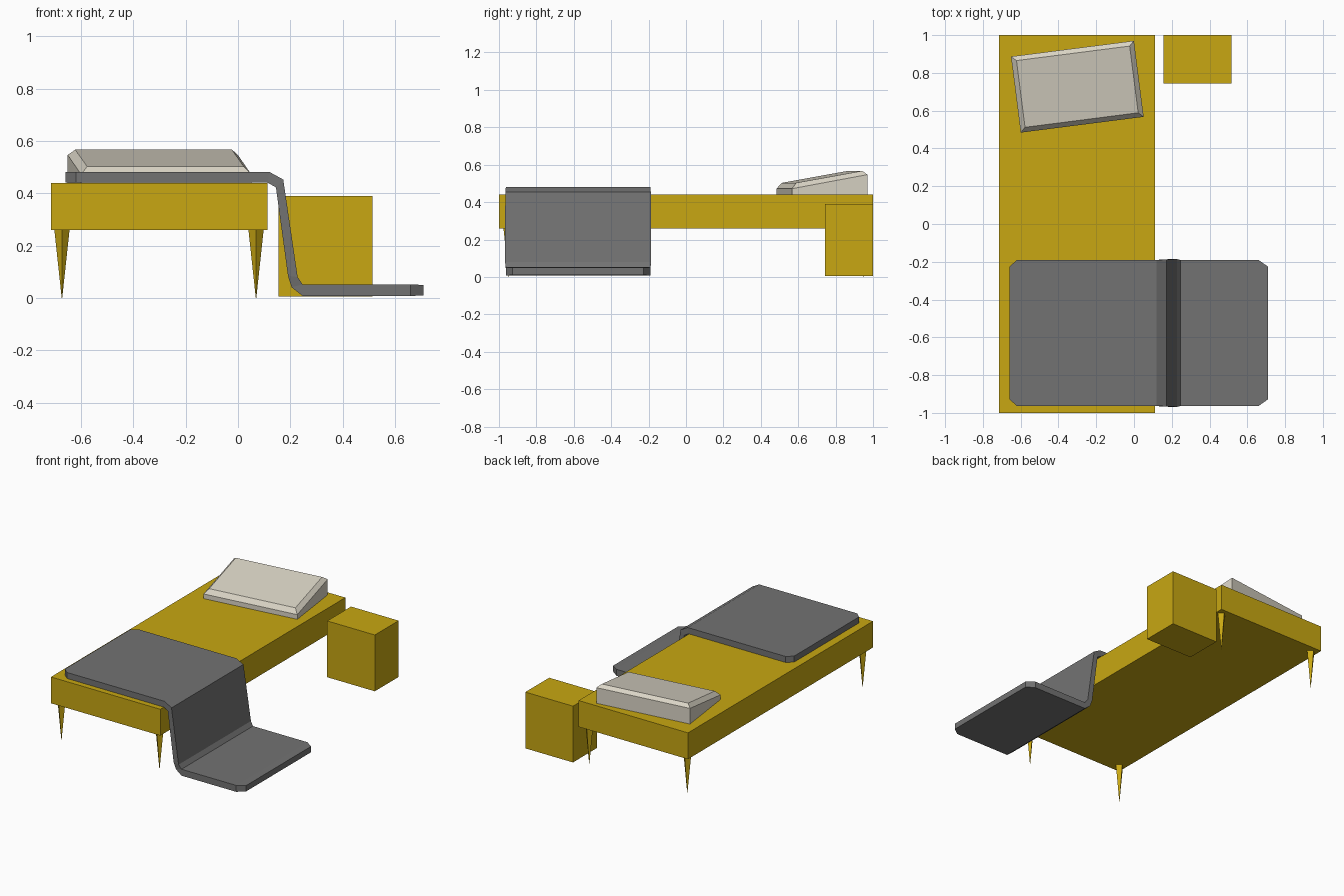
import bpy, bmesh, math
from mathutils import Matrix, Vector

if "Cube" in bpy.data.objects:
    bpy.data.objects.remove(bpy.data.objects["Cube"])


def material(name, rgb):
    m = bpy.data.materials.new(name)
    m.diffuse_color = (*rgb, 1)
    m.use_nodes = True
    m.node_tree.nodes["Principled BSDF"].inputs["Base Color"].default_value = m.diffuse_color
    return m


WOOD = material("golden wood", (0.58, 0.39, 0.006))
GREY = material("grey blanket", (0.17, 0.17, 0.17))
CREAM = material("cream pillow", (0.70, 0.66, 0.56))


def finish(name, bm, mat):
    bmesh.ops.recalc_face_normals(bm, faces=bm.faces)
    me = bpy.data.meshes.new(name)
    bm.to_mesh(me)
    bm.free()
    me.materials.append(mat)
    ob = bpy.data.objects.new(name, me)
    bpy.context.collection.objects.link(ob)
    return ob


def box(name, lo, hi, mat):
    lo, hi = Vector(lo), Vector(hi)
    bm = bmesh.new()
    bmesh.ops.create_cube(bm, size=1, matrix=Matrix.Translation((lo + hi) / 2)
                          @ Matrix.Diagonal((*(hi - lo), 1)))
    return finish(name, bm, mat)


def loft(name, rings, mat):
    """Join successive four-point rings and cap both ends."""
    bm = bmesh.new()
    vs = [[bm.verts.new(p) for p in r] for r in rings]
    for a, b in zip(vs, vs[1:]):
        for i in range(4):
            j = (i + 1) % 4
            bm.faces.new((a[i], a[j], b[j], b[i]))
    bm.faces.new(vs[0])
    bm.faces.new(vs[-1])
    return finish(name, bm, mat)


# Bed base and bedside block
box("bed_base", (-0.715, -1, 0.26), (0.112, 1, 0.44), WOOD)
box("nightstand", (0.155, 0.743, 0.005), (0.515, 1, 0.39), WOOD)

# Tapered four-sided legs
for side, x in (("left", -0.673), ("right", 0.069)):
    for end, y in (("front", -0.947), ("back", 0.947)):
        bm = bmesh.new()
        bmesh.ops.create_cone(bm, segments=4, radius1=0.001, radius2=0.029,
                              depth=0.26, cap_ends=True,
                              matrix=Matrix.Translation((x, y, 0.13)))
        finish(f"{end}_{side}_leg", bm, WOOD)

# Blanket: (top x, top z, bottom x, bottom z, half width) along its draped length
HALF = 0.386
drape = [(-0.66, 0.482, -0.66, 0.441, HALF - 0.035),
         (-0.62, 0.482, -0.62, 0.441, HALF),
         (0.12, 0.482, 0.113, 0.441, HALF),
         (0.173, 0.453, 0.145, 0.423, HALF + 0.003),
         (0.228, 0.08, 0.191, 0.085, HALF + 0.005),
         (0.247, 0.052, 0.205, 0.041, HALF),
         (0.27, 0.052, 0.247, 0.008, HALF),
         (0.66, 0.052, 0.66, 0.008, HALF),
         (0.71, 0.05, 0.71, 0.01, HALF - 0.035)]
YC = -0.577
loft("blanket", [[(tx, YC - w, tz), (tx, YC + w, tz), (bx, YC + w, bz), (bx, YC - w, bz)]
                 for tx, tz, bx, bz, w in drape], GREY)


# Wedge pillow with chamfered rim, turned slightly on the bed
def ring(hx, hy, z_front, z_back):
    return [(-hx, -hy, z_front), (hx, -hy, z_front), (hx, hy, z_back), (-hx, hy, z_back)]


pillow = loft("pillow", [ring(0.328, 0.203, 0.435, 0.435),
                         ring(0.328, 0.203, 0.472, 0.547),
                         ring(0.302, 0.178, 0.503, 0.567)], CREAM)
pillow.location = (-0.3, 0.727, 0)
pillow.rotation_euler.z = math.radians(7.3)
